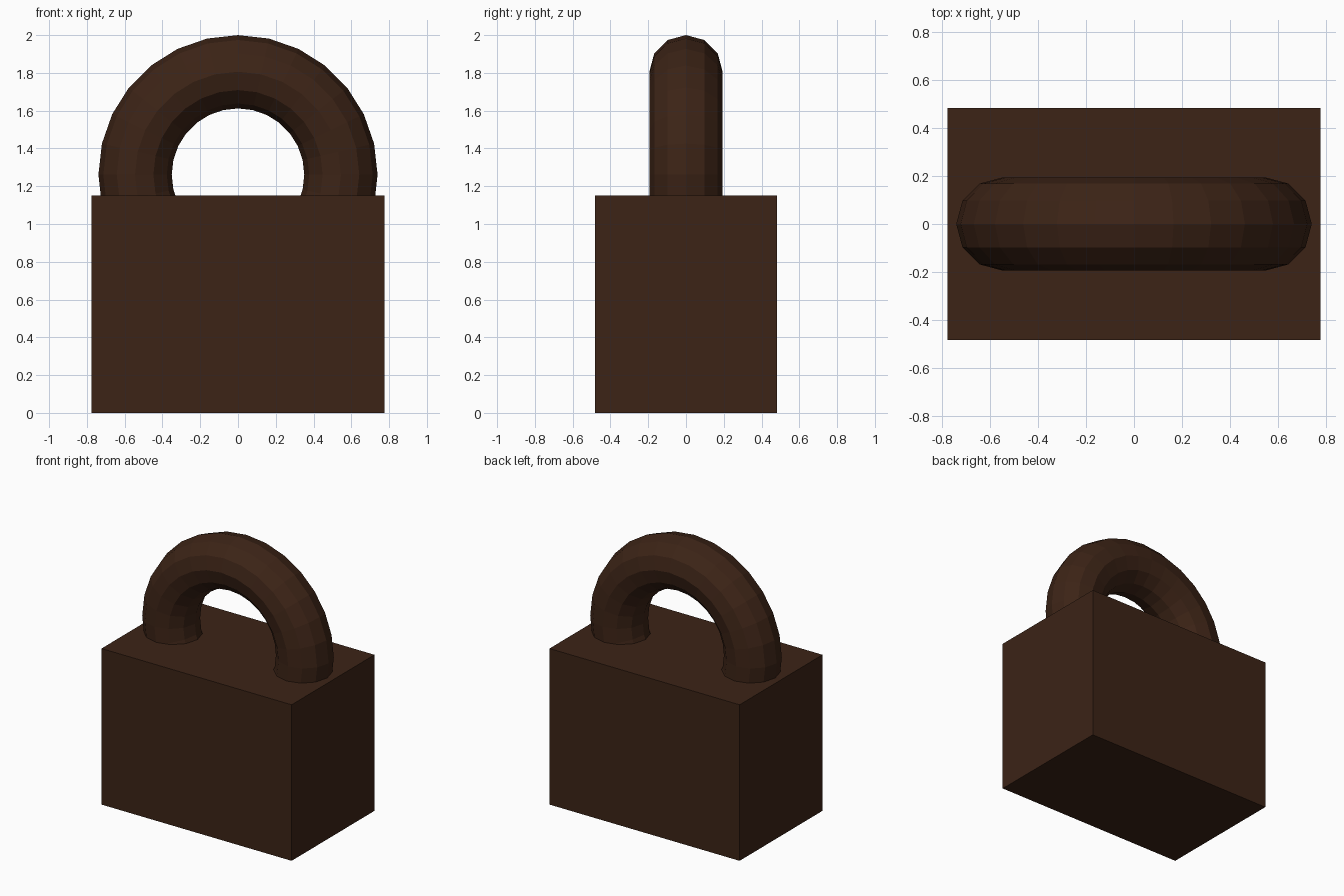
import bpy
from math import pi

if "Cube" in bpy.data.objects:
    bpy.data.objects.remove(bpy.data.objects["Cube"])

brown = bpy.data.materials.new("dark_brown")
brown.diffuse_color = (0.045, 0.017, 0.008, 1)
brown.use_nodes = True
brown.node_tree.nodes["Principled BSDF"].inputs["Base Color"].default_value = brown.diffuse_color


def finish(name):
    obj = bpy.context.object
    obj.name = name
    obj.data.materials.append(brown)
    bpy.ops.object.transform_apply(location=False, rotation=True, scale=True)


# Solid rectangular lock body
bpy.ops.mesh.primitive_cube_add(size=1, location=(0, 0, 0.575))
bpy.context.object.scale = (1.55, 0.965, 1.15)
finish("body")

# Faceted ring shackle, lower half sunk into the body
bpy.ops.mesh.primitive_torus_add(major_segments=28, minor_segments=12,
                                 major_radius=0.545, minor_radius=0.194,
                                 location=(0, 0, 1.261), rotation=(pi / 2, 0, 0))
finish("shackle")
